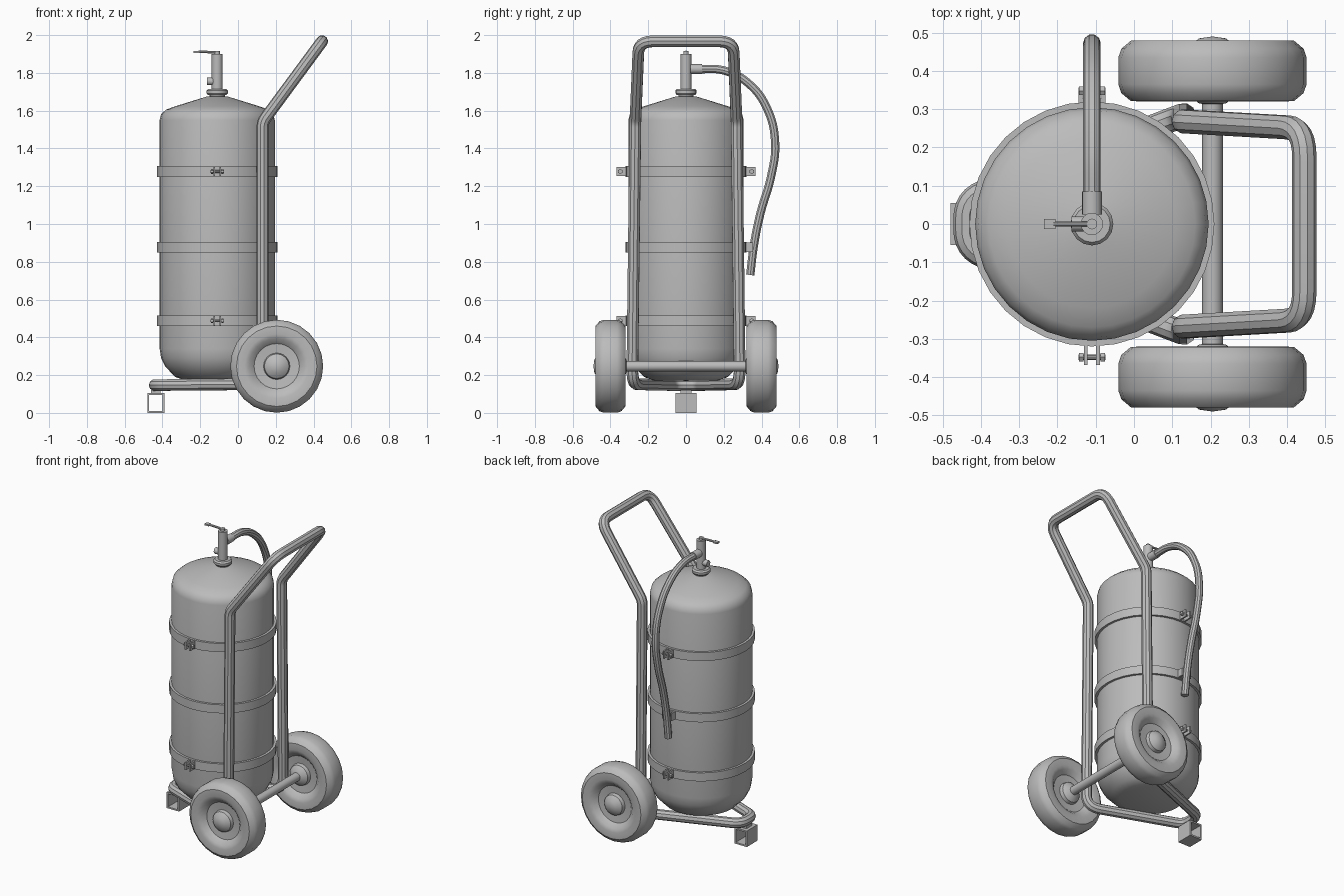
import bpy, bmesh, math
from mathutils import Vector, Matrix

if "Cube" in bpy.data.objects:
    bpy.data.objects.remove(bpy.data.objects["Cube"])

grey = bpy.data.materials.new("plain grey")
grey.use_nodes = True
GREY = (0.5, 0.5, 0.5, 1)
grey.diffuse_color = GREY
grey.node_tree.nodes["Principled BSDF"].inputs["Base Color"].default_value = GREY

AX = -0.11    # tank axis in x
WX, WZ = 0.205, 0.247    # axle position


def finish(name, mesh, smooth=True):
    obj = bpy.data.objects.new(name, mesh)
    bpy.context.collection.objects.link(obj)
    mesh.materials.clear()
    mesh.materials.append(grey)
    if smooth:
        bpy.ops.object.select_all(action='DESELECT')
        obj.select_set(True)
        bpy.context.view_layer.objects.active = obj
        bpy.ops.object.shade_smooth_by_angle(angle=math.radians(35))
    return obj


def lathe(name, profile, centre, sides=32, axis='Z', closed=False):
    """Spin (radius, height) points around an axis."""
    bm = bmesh.new()
    verts = [bm.verts.new((r, 0, h)) for r, h in profile]
    pairs = list(zip(verts, verts[1:]))
    if closed:
        pairs.append((verts[-1], verts[0]))
    edges = [bm.edges.new(p) for p in pairs]
    bmesh.ops.spin(bm, geom=verts + edges, axis=(0, 0, 1), cent=(0, 0, 0),
                   angle=math.tau, steps=sides)
    bmesh.ops.remove_doubles(bm, verts=bm.verts, dist=1e-4)
    bmesh.ops.recalc_face_normals(bm, faces=bm.faces)
    turn = {'Z': Matrix(), 'Y': Matrix.Rotation(-math.pi / 2, 4, 'X'),
            'X': Matrix.Rotation(math.pi / 2, 4, 'Y')}[axis]
    bm.transform(Matrix.Translation(centre) @ turn)
    mesh = bpy.data.meshes.new(name)
    bm.to_mesh(mesh)
    bm.free()
    return finish(name, mesh)


def rod(name, centre, radius, length, axis, sides=16):
    h = length / 2
    return lathe(name, [(0, -h), (radius, -h), (radius, h), (0, h)], centre, sides, axis)


def box(name, centre, size):
    bm = bmesh.new()
    bmesh.ops.create_cube(bm, size=1)
    bm.transform(Matrix.Translation(centre) @ Matrix.Diagonal((*size, 1)))
    mesh = bpy.data.meshes.new(name)
    bm.to_mesh(mesh)
    bm.free()
    return finish(name, mesh, False)


def rounded(corners, steps=6):
    """Round each (point, cut distance) corner of a path."""
    path = []
    for i, (p, cut) in enumerate(corners):
        p = Vector(p)
        if not cut:
            path.append(p)
            continue
        a = p + (Vector(corners[i - 1][0]) - p).normalized() * cut
        b = p + (Vector(corners[i + 1][0]) - p).normalized() * cut
        for k in range(steps + 1):
            t = k / steps
            path.append(a * (1 - t) ** 2 + p * 2 * t * (1 - t) + b * t * t)
    return path


def tube(name, points, radius, kind='POLY'):
    curve = bpy.data.curves.new(name, 'CURVE')
    curve.dimensions = '3D'
    curve.bevel_depth = radius
    curve.bevel_resolution = 3
    curve.use_fill_caps = True
    curve.resolution_u = 6
    s = curve.splines.new(kind)
    if kind == 'BEZIER':
        s.bezier_points.add(len(points) - 1)
        for bp, p in zip(s.bezier_points, points):
            bp.co = p
            bp.handle_left_type = bp.handle_right_type = 'AUTO'
    else:
        s.points.add(len(points) - 1)
        for sp, p in zip(s.points, points):
            sp.co = (*p, 1)
    temp = bpy.data.objects.new(name + "_path", curve)
    bpy.context.collection.objects.link(temp)
    deps = bpy.context.evaluated_depsgraph_get()
    mesh = bpy.data.meshes.new_from_object(temp.evaluated_get(deps))
    bpy.data.objects.remove(temp)
    return finish(name, mesh)


# Tank body and neck
lathe("tank", [(0, 0.17), (0.17, 0.172), (0.222, 0.19), (0.275, 0.245), (0.297, 0.29),
               (0.305, 0.34), (0.305, 1.55), (0.297, 1.582), (0.27, 1.606), (0.22, 1.624),
               (0.055, 1.675), (0, 1.675)], (AX, 0, 0))
lathe("neck_ring", [(0, 1.66), (0.04, 1.66), (0.04, 1.682), (0.05, 1.684), (0.056, 1.692),
                    (0.056, 1.706), (0.048, 1.716), (0, 1.716)], (AX, 0, 0), 16)

# Valve with lever and side port
rod("valve_stem", (AX, 0, 1.80), 0.029, 0.2, 'Z')
rod("valve_cap", (AX, 0, 1.906), 0.014, 0.018, 'Z', 12)
lever = rounded([((AX, 0, 1.908), 0), ((AX - 0.06, 0, 1.911), 0), ((AX - 0.1, 0, 1.911), 0)])
tube("lever_arm", lever, 0.007)
box("lever_paddle", (AX - 0.11, 0, 1.911), (0.03, 0.025, 0.01))
rod("side_port", (AX - 0.035, 0, 1.755), 0.02, 0.036, 'X', 12)

# Hose and its coupling
rod("hose_coupling", (AX, 0.055, 1.82), 0.026, 0.06, 'Y')
hose = [(0.06, 1.82), (0.2, 1.813), (0.33, 1.745), (0.43, 1.61), (0.472, 1.43),
        (0.45, 1.25), (0.395, 1.06), (0.36, 0.89), (0.34, 0.73)]
tube("hose", [(AX, y, z) for y, z in hose], 0.023, 'BEZIER')

# Bands around the tank
for label, z in (("lower", 0.488), ("middle", 0.876), ("upper", 1.278)):
    lathe(label + "_band", [(0.302, z - 0.028), (0.32, z - 0.028),
                            (0.32, z + 0.028), (0.302, z + 0.028)],
          (AX, 0, 0), closed=True)
    if label == "middle":
        continue
    # Bolted lugs, front and back
    for side, s in (("front", -1), ("back", 1)):
        name = f"{label}_{side}_"
        for dx in (-0.016, 0.016):
            box(name + "lug", (AX + dx, s * 0.341, z), (0.01, 0.054, 0.05))
            rod(name + "bolt_head", (AX + dx * 1.75, s * 0.348, z), 0.013, 0.012, 'X', 6)
        rod(name + "bolt", (AX, s * 0.348, z), 0.007, 0.07, 'X', 8)

# Hose clip on the middle band
box("hose_clip_base", (AX, 0.322, 0.876), (0.07, 0.012, 0.05))
for dx in (-0.03, 0.03):
    box("hose_clip_prong", (AX + dx, 0.338, 0.876), (0.01, 0.036, 0.05))

# Trolley frame: one bent tube mirrored across y
half = [((-0.44, 0, 0.147), 0), ((-0.44, 0.065, 0.147), 0.05), ((0.13, 0.285, 0.152), 0.08),
        ((0.13, 0.268, 1.54), 0.03), ((0.445, 0.25, 1.967), 0.075), ((0.445, 0, 1.967), 0)]
right = rounded(half)
left = [Vector((p.x, -p.y, p.z)) for p in reversed(right[1:-1])]
loop = right + left
tube("trolley_frame", loop + [loop[0]], 0.032)

# Hollow square foot, open along y
for dz in (0.005, 0.1):
    box("foot_plate", (-0.435, 0, dz), (0.09, 0.11, 0.01))
for dx in (-0.04, 0.04):
    box("foot_wall", (-0.435 + dx, 0, 0.0525), (0.01, 0.11, 0.105))
box("foot_weld", (-0.435, 0, 0.112), (0.05, 0.06, 0.02))

# Axle and wheels
rod("axle", (WX, 0, WZ), 0.027, 0.7, 'Y')
side = [(0, 0.09), (0.035, 0.085), (0.065, 0.062), (0.07, 0.04), (0.12, 0.045),
        (0.147, 0.072), (0.17, 0.08), (0.213, 0.079), (0.238, 0.058), (0.246, 0.035)]
wheel = side + [(r, -h) for r, h in reversed(side)]
for label, s in (("front", -1), ("back", 1)):
    lathe(label + "_wheel", wheel, (WX, s * 0.4, WZ), 24, 'Y')
